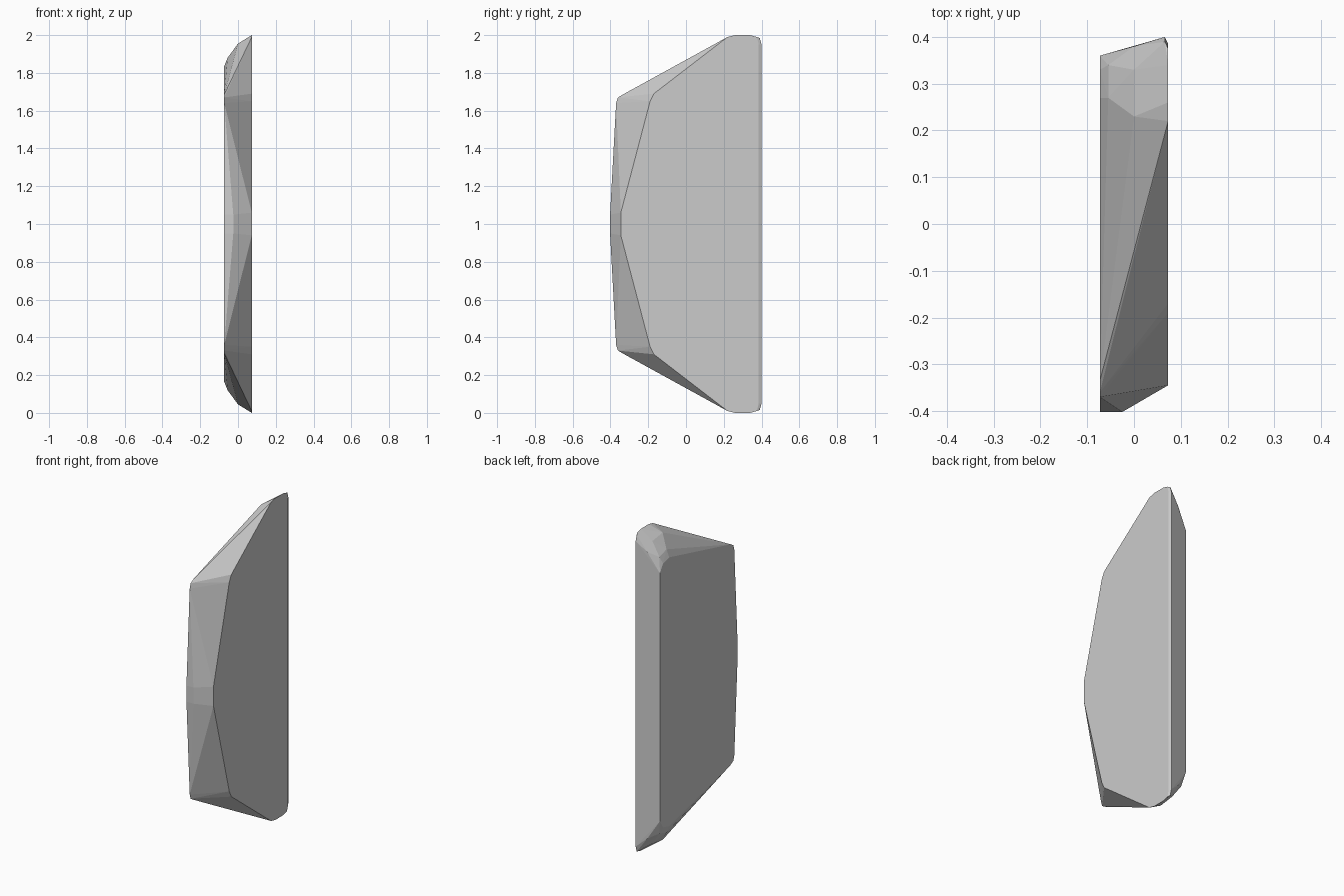
import bpy
import bmesh

cube = bpy.data.objects.get("Cube")
if cube:
    bpy.data.objects.remove(cube, do_unlink=True)

# Upper half of the outline at each depth x, as (y, height above the middle)
sections = {
    0.073: [(-0.345, 0.06), (-0.19, 0.65), (-0.17, 0.69), (0.22, 0.99),
            (0.26, 1.0), (0.34, 1.0), (0.375, 0.99), (0.385, 0.95)],
    0.066: [(0.39, 0.985), (0.40, 0.95)],
    0.0: [(0.23, 0.955), (0.33, 0.94), (0.38, 0.89)],
    -0.025: [(-0.402, 0.05)],
    -0.055: [(0.27, 0.88), (0.34, 0.86)],
    -0.073: [(-0.402, 0.05), (-0.37, 0.64), (-0.36, 0.67), (-0.335, 0.685),
             (0.27, 0.835), (0.33, 0.82), (0.36, 0.77)],
}

# Faceted slab: wrap a hull around the outlines and their mirrored lower halves
bm = bmesh.new()
for x, outline in sections.items():
    for y, h in outline:
        for side in (1, -1):
            bm.verts.new((x, y, 1 + side * h))
hull = bmesh.ops.convex_hull(bm, input=bm.verts[:])
loose = [v for v in bm.verts if not v.link_faces]
bmesh.ops.delete(bm, geom=loose, context="VERTS")
bmesh.ops.dissolve_limit(bm, angle_limit=0.01, verts=bm.verts[:], edges=bm.edges[:])
bmesh.ops.recalc_face_normals(bm, faces=bm.faces[:])

mesh = bpy.data.meshes.new("faceted_slab")
bm.to_mesh(mesh)
bm.free()
slab = bpy.data.objects.new("faceted_slab", mesh)
bpy.context.collection.objects.link(slab)

# Plain grey surface
grey = bpy.data.materials.new("plain_grey")
grey.use_nodes = True
color = (0.6, 0.6, 0.6, 1)
grey.diffuse_color = color
grey.node_tree.nodes["Principled BSDF"].inputs["Base Color"].default_value = color
mesh.materials.append(grey)
